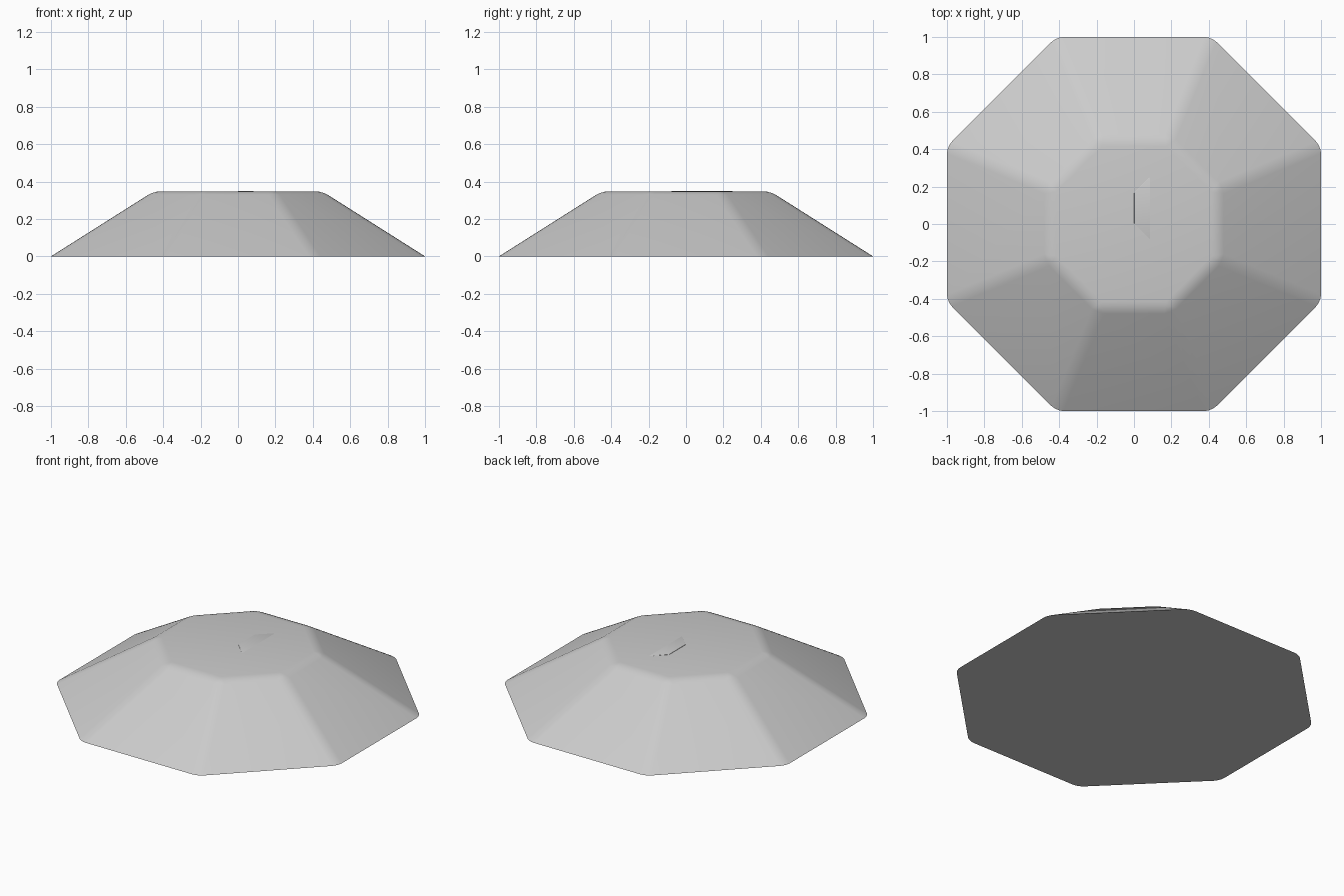
import bpy, bmesh, math
from mathutils import Matrix

if "Cube" in bpy.data.objects:
    bpy.data.objects.remove(bpy.data.objects["Cube"])


def frustum(name, bottom, top, height, bevel, matrix):
    # octagonal frustum with flats facing the axes; bottom and top are apothems
    k = 1 / math.cos(math.pi / 8)
    bm = bmesh.new()
    bmesh.ops.create_cone(bm, cap_ends=True, segments=8, radius1=bottom * k,
                          radius2=top * k, depth=height)
    a = math.atan2(bm.verts[:][0].co.y, bm.verts[:][0].co.x)
    bmesh.ops.rotate(bm, verts=bm.verts, matrix=Matrix.Rotation(math.pi / 8 - a, 3, 'Z'))
    bmesh.ops.translate(bm, verts=bm.verts, vec=(0, 0, height / 2))
    # round the ridges and the top rim, keep the base edge sharp
    edges = [e for e in bm.edges if max(v.co.z for v in e.verts) > height * 0.5]
    bmesh.ops.bevel(bm, geom=edges, offset=bevel, offset_type='OFFSET', segments=3,
                    profile=0.5, affect='EDGES', clamp_overlap=True)
    bmesh.ops.transform(bm, matrix=matrix, verts=bm.verts)
    mesh = bpy.data.meshes.new(name)
    bm.to_mesh(mesh)
    bm.free()
    obj = bpy.data.objects.new(name, mesh)
    bpy.context.collection.objects.link(obj)
    bpy.ops.object.select_all(action='DESELECT')
    obj.select_set(True)
    bpy.context.view_layer.objects.active = obj
    bpy.ops.object.shade_smooth_by_angle(angle=math.radians(40))
    return obj


# main faceted body
frustum("octagonal_body", 1.0, 0.45, 0.348, 0.035, Matrix.Identity(4))

# buried, slightly tilted plate whose left rim just breaks the top surface
tilt = Matrix.Translation((0.2, 0.085, 0.295)) @ Matrix.Rotation(math.radians(1.5), 4, 'Y')
frustum("buried_plate", 0.2, 0.2, 0.05, 0.001, tilt)
